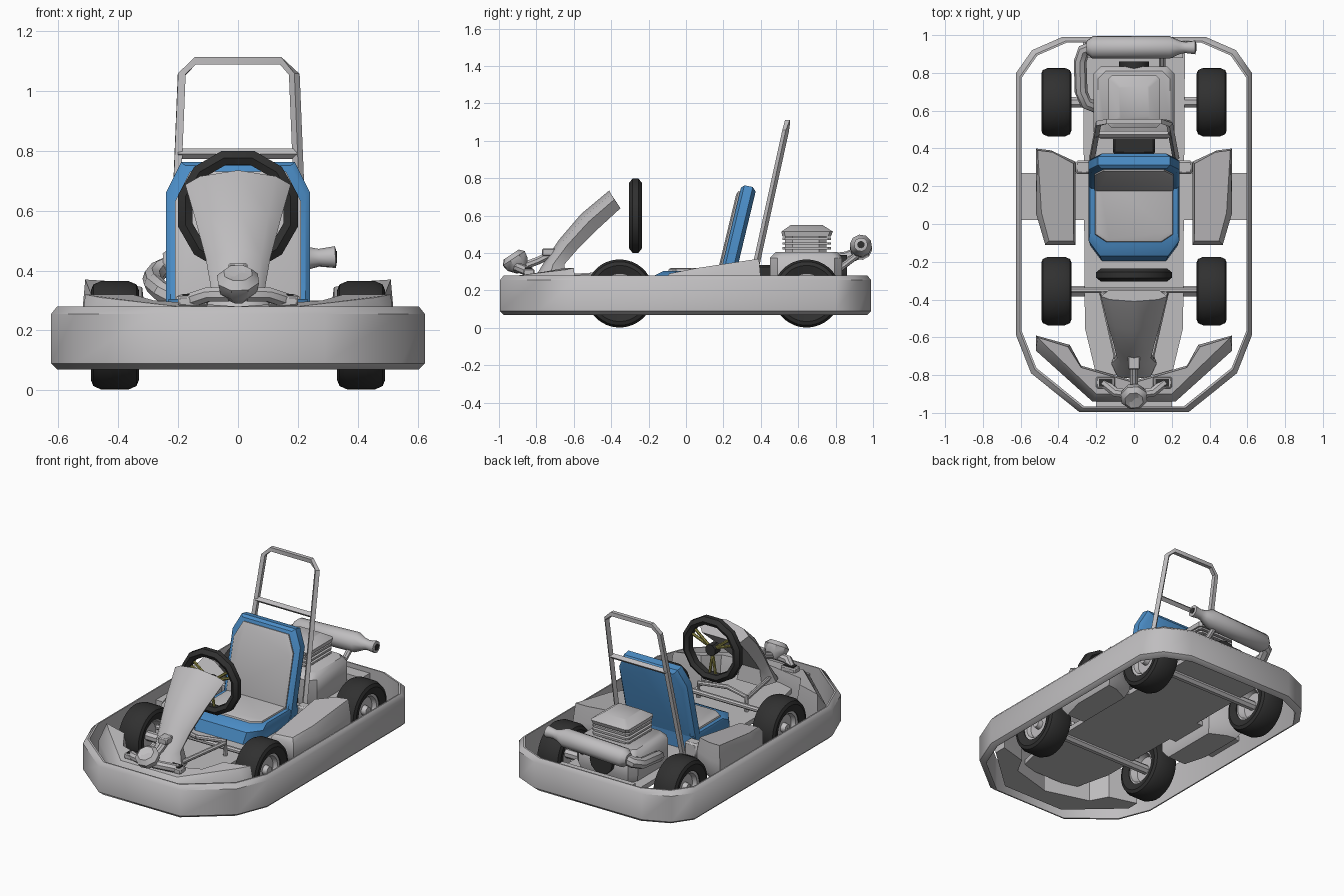
import bpy, bmesh, math
from mathutils import Vector

cube = bpy.data.objects.get("Cube")
if cube:
    bpy.data.objects.remove(cube)


def material(name, colour):
    m = bpy.data.materials.new(name)
    m.use_nodes = True
    m.diffuse_color = (*colour, 1)
    m.node_tree.nodes["Principled BSDF"].inputs["Base Color"].default_value = (*colour, 1)
    return m


GREY = material("light grey", (0.52, 0.51, 0.52))
BLUE = material("blue", (0.07, 0.265, 0.565))
BLACK = material("rubber black", (0.03, 0.03, 0.03))
OLIVE = material("olive", (0.27, 0.25, 0.06))


def loft(name, rings, mat, loop=False, bevel=0):
    """Skin a list of equal-length point rings; loop joins the last to the first."""
    bm = bmesh.new()
    vs = [[bm.verts.new(p) for p in ring] for ring in rings]
    n, k = len(vs), len(vs[0])
    for i in range(n if loop else n - 1):
        a, b = vs[i], vs[(i + 1) % n]
        for j in range(k):
            bm.faces.new((a[j], a[(j + 1) % k], b[(j + 1) % k], b[j]))
    if not loop:
        bm.faces.new(vs[0])
        bm.faces.new(vs[-1])
    bmesh.ops.recalc_face_normals(bm, faces=bm.faces)
    me = bpy.data.meshes.new(name)
    bm.to_mesh(me)
    bm.free()
    ob = bpy.data.objects.new(name, me)
    bpy.context.collection.objects.link(ob)
    me.materials.append(mat)
    bpy.ops.object.select_all(action="DESELECT")
    bpy.context.view_layer.objects.active = ob
    ob.select_set(True)
    bpy.ops.object.shade_smooth_by_angle(angle=math.radians(40))
    if bevel:
        mod = ob.modifiers.new("bevel", "BEVEL")
        mod.width, mod.segments = bevel, 1
    return ob


def mirror_x(ob):
    ob.modifiers.new("mirror", "MIRROR").use_axis = (True, False, False)


def sym(half):
    """Complete a half outline across x."""
    return half + [(-x, y) for x, y in reversed(half)]


def prism(name, outline, z0, z1, mat, bevel=0):
    return loft(name, [[(x, y, z) for x, y in outline] for z in (z0, z1)], mat, bevel=bevel)


def box(name, lo, hi, mat, bevel=0):
    out = [(lo[0], lo[1]), (hi[0], lo[1]), (hi[0], hi[1]), (lo[0], hi[1])]
    return prism(name, out, lo[2], hi[2], mat, bevel)


def tube(name, path, radii, mat, sides=8):
    """Sweep a round section along a path; radii is one number or one per point."""
    pts = [Vector(p) for p in path]
    if not isinstance(radii, list):
        radii = [radii] * len(pts)
    rings = []
    u = None
    for i, p in enumerate(pts):
        t = (pts[min(i + 1, len(pts) - 1)] - pts[max(i - 1, 0)]).normalized()
        u = t.orthogonal().normalized() if u is None else (u - t * u.dot(t)).normalized()
        v = t.cross(u)
        angs = [math.tau * (j + 0.5) / sides for j in range(sides)]
        rings.append([p + (u * math.cos(a) + v * math.sin(a)) * radii[i] for a in angs])
    return loft(name, rings, mat)


def lathe(name, profile, place, n, mat):
    """Turn a closed (radius, offset) profile; place maps (a, b, offset) to a point."""
    angs = [math.tau * (i + 0.5) / n for i in range(n)]
    rings = [[place(r * math.sin(a), r * math.cos(a), h) for r, h in profile] for a in angs]
    return loft(name, rings, mat, loop=True)


# Bumper ring around the whole kart
edge = sym([(0.29, -0.995), (0.545, -0.79), (0.624, -0.59), (0.624, 0.80), (0.54, 0.92), (0.38, 0.99)])
section = [(0.02, 0.07), (0, 0.09), (0, 0.255), (0.02, 0.28), (0.028, 0.28), (0.028, 0.07)]
loft("bumper", [[(x - math.copysign(d, x), y - math.copysign(d, y), z) for x, y in edge]
                for d, z in section], GREY, loop=True)

# Floor and side plates
prism("floor", sym([(0.2, -0.8), (0.26, -0.55), (0.27, 0.97)]), 0.18, 0.21, GREY)
mirror_x(box("side_plate", (0.26, 0.02, 0.18), (0.6, 0.27, 0.21), GREY))

# Front fairing: centre shelf and swept wings
box("front_shelf", (-0.2, -0.975, 0.19), (0.2, -0.84, 0.23), GREY)
wing_low = [(0, -0.94), (0.22, -0.94), (0.52, -0.67), (0.52, -0.59), (0.34, -0.64), (0.28, -0.75), (0, -0.83)]
wing_top = [(0, -0.9, 0.28), (0.2, -0.9, 0.28), (0.46, -0.65, 0.31), (0.51, -0.6, 0.32),
            (0.35, -0.65, 0.32), (0.28, -0.76, 0.3), (0, -0.84, 0.28)]
mirror_x(loft("front_wing", [[(x, y, 0.1) for x, y in wing_low],
                             [(x, y, 0.23) for x, y in wing_low], wing_top], GREY))

# Side pods
pod = [(0.31, -0.11), (0.47, -0.11), (0.52, 0.06), (0.52, 0.4), (0.44, 0.39), (0.31, 0.33)]
pod_top = [(0.32, -0.09, 0.28), (0.45, -0.09, 0.29), (0.49, 0.06, 0.32), (0.51, 0.39, 0.37),
           (0.43, 0.38, 0.365), (0.32, 0.32, 0.345)]
pod_base = [(0.41 + (x - 0.41) * 0.8, 0.14 + (y - 0.14) * 0.85, 0.12) for x, y in pod]
mirror_x(loft("side_pod", [pod_base, [(x, y, 0.17) for x, y in pod],
                           [(x, y, 0.26) for x, y in pod], pod_top], GREY))

# Wheels and axles
tyre = [(0.105, -0.065), (0.15, -0.08), (0.17, -0.072), (0.182, -0.045), (0.182, 0.045),
        (0.17, 0.072), (0.15, 0.08), (0.105, 0.065)]
rim = [(0.11, -0.06), (0.11, 0.06), (0.09, 0.055), (0.08, 0.03), (0.03, 0.03), (0.025, 0.06),
       (0.002, 0.06), (0.002, -0.02), (0.08, -0.02), (0.095, -0.06)]
for end, wy in (("front", -0.355), ("rear", 0.645)):
    def at_wheel(a, b, h, wy=wy):
        return (0.411 + h, wy + a, 0.184 + b)
    mirror_x(lathe(end + "_tyre", tyre, at_wheel, 40, BLACK))
    mirror_x(lathe(end + "_rim", rim, at_wheel, 24, GREY))
    tube(end + "_axle", [(-0.4, wy, 0.18), (0.4, wy, 0.18)], 0.03, GREY)

# Steering linkage over the floor
tube("steering_rod", [(-0.33, -0.35, 0.25), (0.33, -0.35, 0.25)], 0.016, GREY)
mirror_x(tube("link_post", [(0.17, -0.37, 0.2), (0.17, -0.37, 0.3), (0.0, -0.42, 0.3)], 0.014, GREY))
mirror_x(tube("link_arm", [(0.17, -0.37, 0.29), (0.09, -0.72, 0.27)], 0.014, GREY))

# Nose cone: (half width, front y, front z, back y, back z) from foot to top
rings = []
for w, fy, fz, by, bz in [(0.12, -0.82, 0.24, -0.64, 0.24), (0.09, -0.76, 0.34, -0.65, 0.34),
                          (0.108, -0.68, 0.46, -0.58, 0.42), (0.142, -0.56, 0.6, -0.47, 0.53),
                          (0.176, -0.41, 0.725, -0.35, 0.64)]:
    my, mz = fy * 0.55 + by * 0.45, fz * 0.55 + bz * 0.45
    side = [(w * 0.75, by, bz), (w, my, mz), (w * 0.72, fy + 0.01, fz - 0.01)]
    rings.append(side + [(0, fy, fz + 0.01)] + [(-x, y, z) for x, y, z in reversed(side)])
loft("nose_cone", rings, GREY)


# Steering wheel
def at_steering(a, b, h):
    return (a, -0.27 + h, 0.6 + b)


lathe("steering_wheel", [(0.158, -0.02), (0.182, -0.034), (0.207, -0.015), (0.207, 0.015),
                         (0.182, 0.034), (0.158, 0.02)], at_steering, 12, BLACK)
tube("steering_hub", [(0, -0.3, 0.6), (0, -0.245, 0.6)], 0.037, BLACK)
for i in range(3):
    for spread in (-0.13, 0.13):
        a = math.tau * i / 3 + math.pi
        tube("steering_spoke", [at_steering(0.02 * math.sin(a), 0.02 * math.cos(a), 0),
                                at_steering(0.18 * math.sin(a + spread), 0.18 * math.cos(a + spread), 0)],
             0.009, OLIVE, 6)


# Seat pan and its cushion
def pan(half, front, z, inset=0):
    return [(x, y, z) for x, y in sym([(half - 0.06, front), (half, front + 0.08 - inset), (half, 0.27)])]


loft("seat_pan", [pan(0.23, -0.195, 0.212), pan(0.24, -0.17, 0.28), pan(0.232, -0.12, 0.305)], BLUE)
loft("seat_cushion", [pan(0.212, -0.1, 0.29, 0.04), pan(0.205, -0.092, 0.314, 0.04),
                      pan(0.19, -0.08, 0.32, 0.04)], GREY)


# Leaning seat back and its cushion
def back(half, low, high, depth):
    out = sym([(half, low), (half, high - 0.1), (half - 0.05, high)])
    return [(x, 0.2 + 0.24 * (z - 0.36) + depth, z - 0.2 * depth) for x, z in out]


loft("seat_back", [back(0.225, 0.22, 0.75, 0), back(0.24, 0.215, 0.765, 0.015),
                   back(0.24, 0.215, 0.765, 0.06), back(0.22, 0.23, 0.745, 0.08)], BLUE)
loft("back_cushion", [back(0.21, 0.29, 0.73, 0.02), back(0.21, 0.29, 0.73, -0.008),
                      back(0.19, 0.31, 0.71, -0.016)], GREY)


# Roll bar
def on_bar(x, z):
    return (x, 0.38 + (z - 0.36) * 0.22, z)


bar = [(0.222, 0.22), (0.188, 1.055), (0.143, 1.1)]
tube("roll_bar", [on_bar(x, z) for x, z in sym(bar)], 0.018, GREY, 4)
tube("roll_bar_brace", [on_bar(-0.2, 0.79), on_bar(0.2, 0.79)], 0.018, GREY, 4)
mirror_x(box("roll_bar_foot", (0.22, 0.265, 0.21), (0.31, 0.335, 0.3), GREY, 0.01))


# Engine block, cooling fins and cover
def block(x, y0, y1, z, c=0.04):
    return [(px, py, z) for px, py in sym([(x - c, y0), (x, y0 + c), (x, y1 - c), (x - c, y1)])]


loft("engine_block", [block(0.2, 0.46, 0.82, 0.2), block(0.215, 0.45, 0.835, 0.25),
                      block(0.215, 0.45, 0.835, 0.375), block(0.19, 0.48, 0.81, 0.405)], GREY)
loft("engine_neck", [block(0.1, 0.53, 0.75, 0.4), block(0.1, 0.53, 0.75, 0.49)], GREY)
for z in (0.42, 0.445, 0.47):
    loft("cooling_fin", [block(0.13, 0.515, 0.775, z, 0.015), block(0.13, 0.515, 0.775, z + 0.012, 0.015)], GREY)
loft("engine_cover", [block(0.13, 0.515, 0.775, 0.49, 0.015), block(0.135, 0.51, 0.785, 0.515, 0.015),
                      block(0.08, 0.56, 0.73, 0.55, 0.01)], GREY)
box("fuel_tank", (-0.11, 0.37, 0.21), (0.11, 0.46, 0.335), BLACK, 0.01)
tube("starter_cap", [(0, 0.82, 0.31), (0, 0.86, 0.31)], 0.08, BLACK, 12)

# Exhaust
tube("muffler", [(x, 0.935, 0.432 + x * 0.04) for x in (-0.25, -0.22, 0.19, 0.24, 0.27, 0.325, 0.328)],
     [0.035, 0.06, 0.06, 0.037, 0.03, 0.037, 0.025], GREY, 10)
tube("muffler_mouth", [(0.32, 0.935, 0.445), (0.331, 0.935, 0.445)], 0.02, BLACK, 10)
tube("exhaust_pipe", [(-0.2, 0.62, 0.3), (-0.255, 0.64, 0.33), (-0.28, 0.7, 0.355), (-0.285, 0.86, 0.375),
                      (-0.265, 0.92, 0.4), (-0.22, 0.935, 0.42)], 0.034, GREY)
tube("muffler_bracket", [(0.15, 0.8, 0.3), (0.15, 0.93, 0.4)], 0.018, GREY)
box("rear_mount", (-0.26, 0.88, 0.2), (0.26, 0.97, 0.25), GREY)

# Front lamp tilted upward on a three-armed holder
tilt = Vector((0, -0.55, 0.83))
tube("lamp", [Vector((0, -0.91, 0.355)) + tilt * d for d in (-0.06, -0.02, 0.02, 0.045, 0.035)],
     [0.03, 0.066, 0.074, 0.05, 0.032], GREY, 8)
tube("lamp_bracket", [(0, -0.87, 0.33), (0, -0.79, 0.36), (0, -0.71, 0.4)], 0.022, GREY)
box("bracket_plate", (-0.032, -0.77, 0.385), (0.032, -0.7, 0.425), GREY, 0.006)
mirror_x(tube("lamp_arm", [(0.03, -0.9, 0.32), (0.1, -0.89, 0.32), (0.16, -0.84, 0.3)], 0.026, GREY))
mirror_x(box("pedal", (0.1, -0.87, 0.28), (0.2, -0.81, 0.315), GREY, 0.006))
mirror_x(box("pedal_pad", (0.115, -0.86, 0.314), (0.185, -0.82, 0.322), BLACK))
